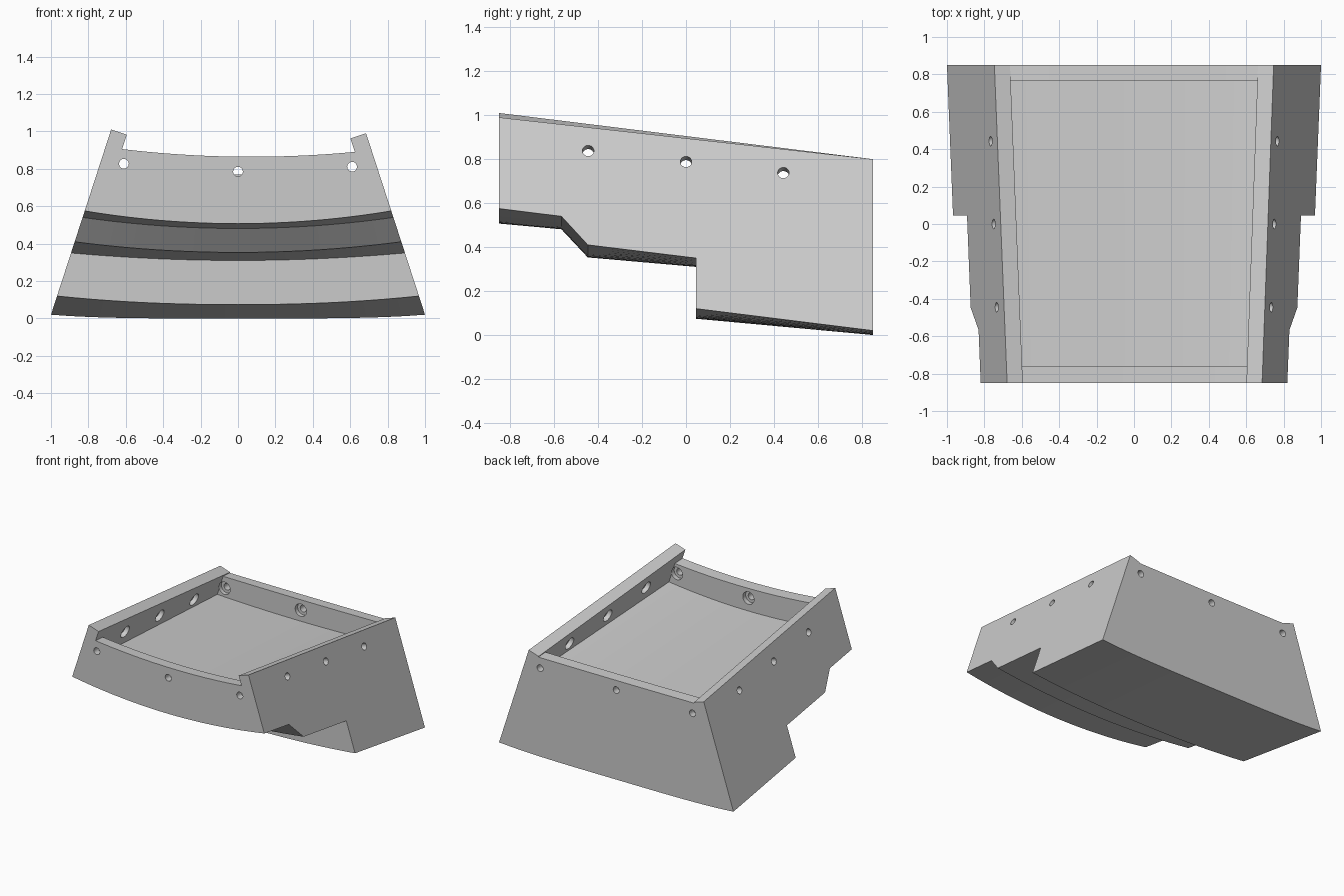
import bpy, bmesh, math
from mathutils import Vector, Matrix

if "Cube" in bpy.data.objects:
    bpy.data.objects.remove(bpy.data.objects["Cube"])

ANG = math.radians(18)      # lean of the side walls
T = 0.088                   # wall thickness
N = 20                      # segments across the curved surfaces
YF, YB = -0.85, 0.85


def side_x(z, inset=0.0):
    return 1 - math.tan(ANG) * (z - 0.02) - inset / math.cos(ANG)


def lerp(y, a, b):
    return a + (b - a) * (y - YF) / (YB - YF)


def add_object(name, bm):
    bmesh.ops.remove_doubles(bm, verts=bm.verts, dist=1e-5)
    bmesh.ops.recalc_face_normals(bm, faces=bm.faces)
    me = bpy.data.meshes.new(name)
    bm.to_mesh(me)
    bm.free()
    ob = bpy.data.objects.new(name, me)
    bpy.context.collection.objects.link(ob)
    return ob


def loft(name, stations):
    bm = bmesh.new()
    rings = [[bm.verts.new((x, y, z)) for x, z in sec] for y, sec in stations]
    for a, b in zip(rings, rings[1:]):
        for i in range(len(a)):
            j = (i + 1) % len(a)
            bm.faces.new((a[i], a[j], b[j], b[i]))
    bm.faces.new(rings[0])
    bm.faces.new(rings[-1][::-1])
    bmesh.ops.dissolve_degenerate(bm, dist=1e-5, edges=bm.edges)
    return add_object(name, bm)


def arc(zc, ze, inset=0.0, tilt=0.0, power=2.0):
    """Shallow curve from left wall to right wall."""
    pts = []
    for i in range(N + 1):
        u = 2 * i / N - 1
        z = zc + (ze - zc) * abs(u) ** power - tilt * u
        pts.append((u * side_x(ze - tilt * u, inset), z))
    return pts


# Outer block: stepped, curved underside and sloping rim
def block_section(y, zc, ze, power):
    zl, zr = lerp(y, 1.01, 0.80), lerp(y, 0.99, 0.80)
    dx, dz = 0.1 * math.cos(ANG), 0.1 * math.sin(ANG)
    return arc(zc, ze, power=power) + [
        (side_x(zr), zr), (side_x(zr) - dx, zr - dz),
        (-side_x(zl) + dx, zl - dz), (-side_x(zl), zl)]


profile = [(YF, .507, .575, 2), (-.567, .481, .54, 2), (-.447, .353, .41, 2),
           (.045, .31, .35, 2), (.045, .074, .12, 2.2), (YB, 0, .02, 4)]
tray = loft("tray_body", [(p[0], block_section(*p)) for p in profile])


# Cavity: end wall tops outside, deep curved floor between the end walls
def cavity_section(y, floor):
    if floor:
        low = arc(lerp(y, .69, .60), lerp(y, .735, .615), T)
    else:
        low = arc(lerp(y, .865, .765), lerp(y, .898, .767), T, lerp(y, .0075, 0))
    x = side_x(1.2, T)
    return low + [(x, 1.2), (-x, 1.2)]


y0, y1 = -.76, .765
cavity = loft("cavity_cutter", [(y, cavity_section(y, f)) for y, f in
              [(-.95, 0), (y0, 0), (y0, 1), (y1, 1), (y1, 0), (.95, 0)]])


# Fixing holes: (outer point, inward direction)
holes = [((-.61, YF, .827), (0, 1, 0)), ((0, YF, .785), (0, 1, 0)), ((.61, YF, .811), (0, 1, 0)),
         ((-.65, YB, .685), (0, -1, 0)), ((0, YB, .69), (0, -1, 0)), ((.65, YB, .685), (0, -1, 0))]
for y, z in ((-.445, .838), (0, .788), (.443, .738)):
    for s in (-1, 1):
        holes.append(((s * side_x(z), y, z), (-s * math.cos(ANG), 0, -math.sin(ANG))))


def drill(name, radius, start, end):
    bm = bmesh.new()
    for p, d in holes:
        d = Vector(d)
        m = Matrix.Translation(Vector(p) + d * (start + end) / 2) @ \
            d.to_track_quat('Z', 'Y').to_matrix().to_4x4()
        bmesh.ops.create_cone(bm, cap_ends=True, segments=24, radius1=radius,
                              radius2=radius, depth=end - start, matrix=m)
    return add_object(name, bm)


cutters = [cavity, drill("hole_cutter", .026, -.05, .11),
           drill("counterbore_cutter", .048, .055, .098)]

# Carve the tray
bpy.context.view_layer.objects.active = tray
tray.select_set(True)
for c in cutters:
    mod = tray.modifiers.new(c.name, 'BOOLEAN')
    mod.operation, mod.solver, mod.object = 'DIFFERENCE', 'EXACT', c
    bpy.ops.object.modifier_apply(modifier=mod.name)
    bpy.data.objects.remove(c)
bpy.ops.object.shade_smooth_by_angle(angle=math.radians(20))
